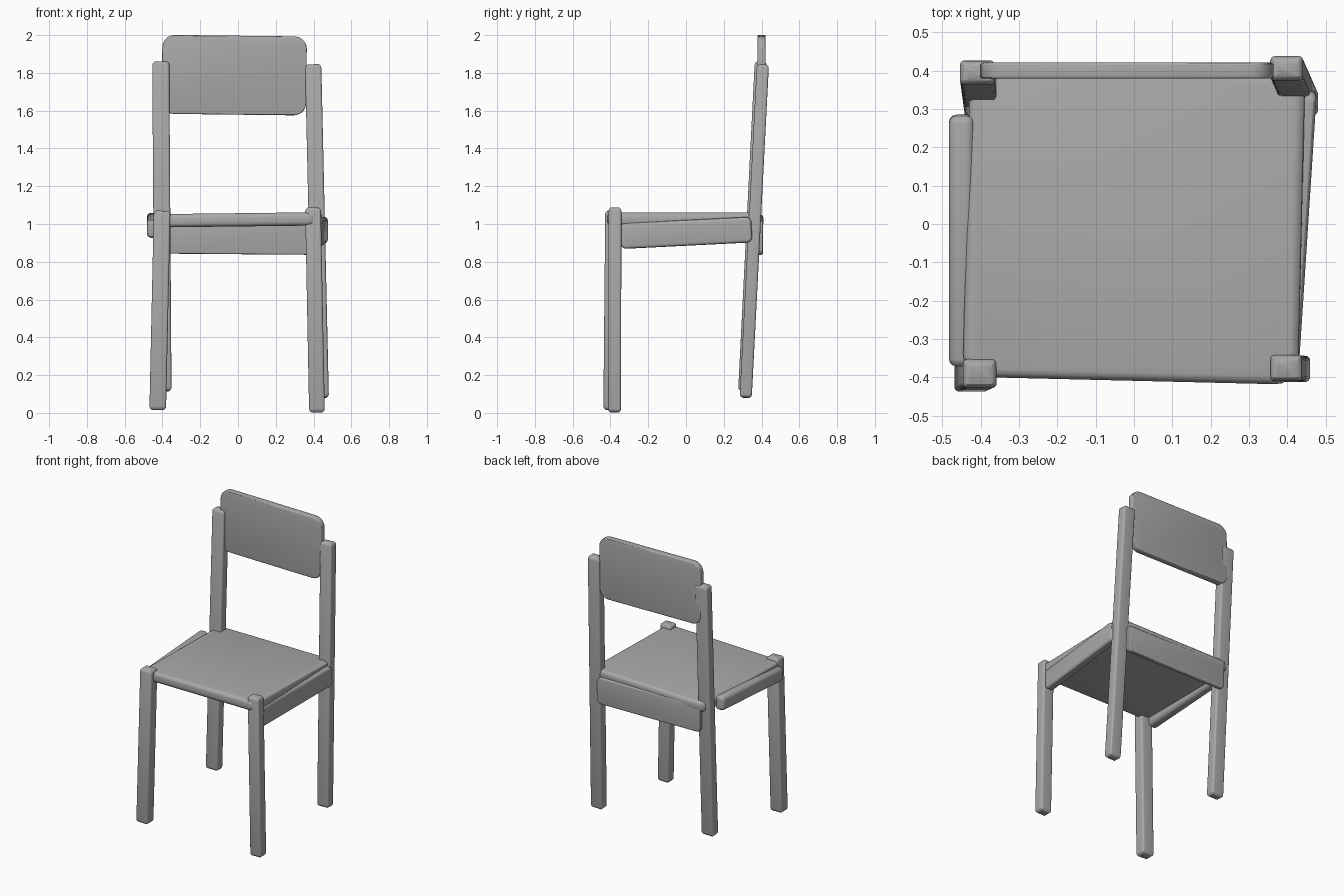
import bpy, bmesh
from mathutils import Vector, Matrix, Euler

cube = bpy.data.objects.get("Cube")
if cube:
    bpy.data.objects.remove(cube, do_unlink=True)

grey = bpy.data.materials.new("grey")
grey.use_nodes = True
grey.diffuse_color = (0.4, 0.4, 0.4, 1)
grey.node_tree.nodes["Principled BSDF"].inputs["Base Color"].default_value = (0.4, 0.4, 0.4, 1)


def board(name, size, axis, corner, edge, matrix):
    """Box with corners rounded around one axis, then softened cap rims."""
    bm = bmesh.new()
    bmesh.ops.create_cube(bm, size=1)
    bmesh.ops.scale(bm, vec=size, verts=bm.verts)
    along = [e for e in bm.edges
             if abs((e.verts[0].co - e.verts[1].co).normalized()[axis]) > 0.9]
    bmesh.ops.bevel(bm, geom=along, offset=corner, segments=5,
                    profile=0.5, affect='EDGES')
    bm.normal_update()
    rims = [e for e in bm.edges
            if sum(abs(f.normal[axis]) > 0.9 for f in e.link_faces) == 1]
    bmesh.ops.bevel(bm, geom=rims, offset=edge, segments=3,
                    profile=0.5, affect='EDGES')
    bmesh.ops.recalc_face_normals(bm, faces=bm.faces)
    mesh = bpy.data.meshes.new(name)
    bm.to_mesh(mesh)
    bm.free()
    mesh.materials.append(grey)
    obj = bpy.data.objects.new(name, mesh)
    bpy.context.collection.objects.link(obj)
    obj.matrix_world = matrix
    bpy.ops.object.select_all(action='DESELECT')
    obj.select_set(True)
    bpy.context.view_layer.objects.active = obj
    bpy.ops.object.shade_smooth_by_angle()
    return obj


def placed(centre, tilt=(0, 0, 0)):
    return Matrix.Translation(centre) @ Euler(tilt).to_matrix().to_4x4()


def leg(name, foot, top, width, depth):
    """Leaning post between two end points."""
    foot, top = Vector(foot), Vector(top)
    turn = Vector((0, 0, 1)).rotation_difference(top - foot)
    matrix = Matrix.Translation((foot + top) / 2) @ turn.to_matrix().to_4x4()
    board(name, (width, depth, (top - foot).length), 2, 0.012, 0.02, matrix)


# Legs, each leaning a little differently
leg("front_right_leg", (-0.425, -0.40, 0.015), (-0.402, -0.39, 1.07), 0.088, 0.075)
leg("front_left_leg", (0.418, -0.378, 0.002), (0.397, -0.376, 1.088), 0.083, 0.068)
leg("back_right_leg", (-0.397, 0.308, 0.115), (-0.409, 0.396, 1.86), 0.09, 0.064)
leg("back_left_leg", (0.438, 0.316, 0.08), (0.398, 0.407, 1.845), 0.086, 0.064)

# Seat and backrest
board("seat", (0.875, 0.81, 0.07), 2, 0.06, 0.022,
      placed((0, -0.004, 1.022), (0, -0.012, -0.024)))
board("backrest", (0.765, 0.042, 0.418), 1, 0.065, 0.007,
      placed((-0.02, 0.4, 1.788), (0, 0.012, 0)))

# Rails under the seat
board("back_rail", (0.78, 0.03, 0.18), 1, 0.03, 0.008,
      placed((0, 0.393, 0.93), (0, 0.008, 0)))
board("left_rail", (0.055, 0.70, 0.136), 0, 0.03, 0.015,
      placed((0.427, 0, 0.953), (0.05, 0, -0.065)))
board("right_rail", (0.068, 0.655, 0.095), 1, 0.025, 0.02,
      placed((-0.449, -0.043, 0.993), (0.062, 0, 0)))
